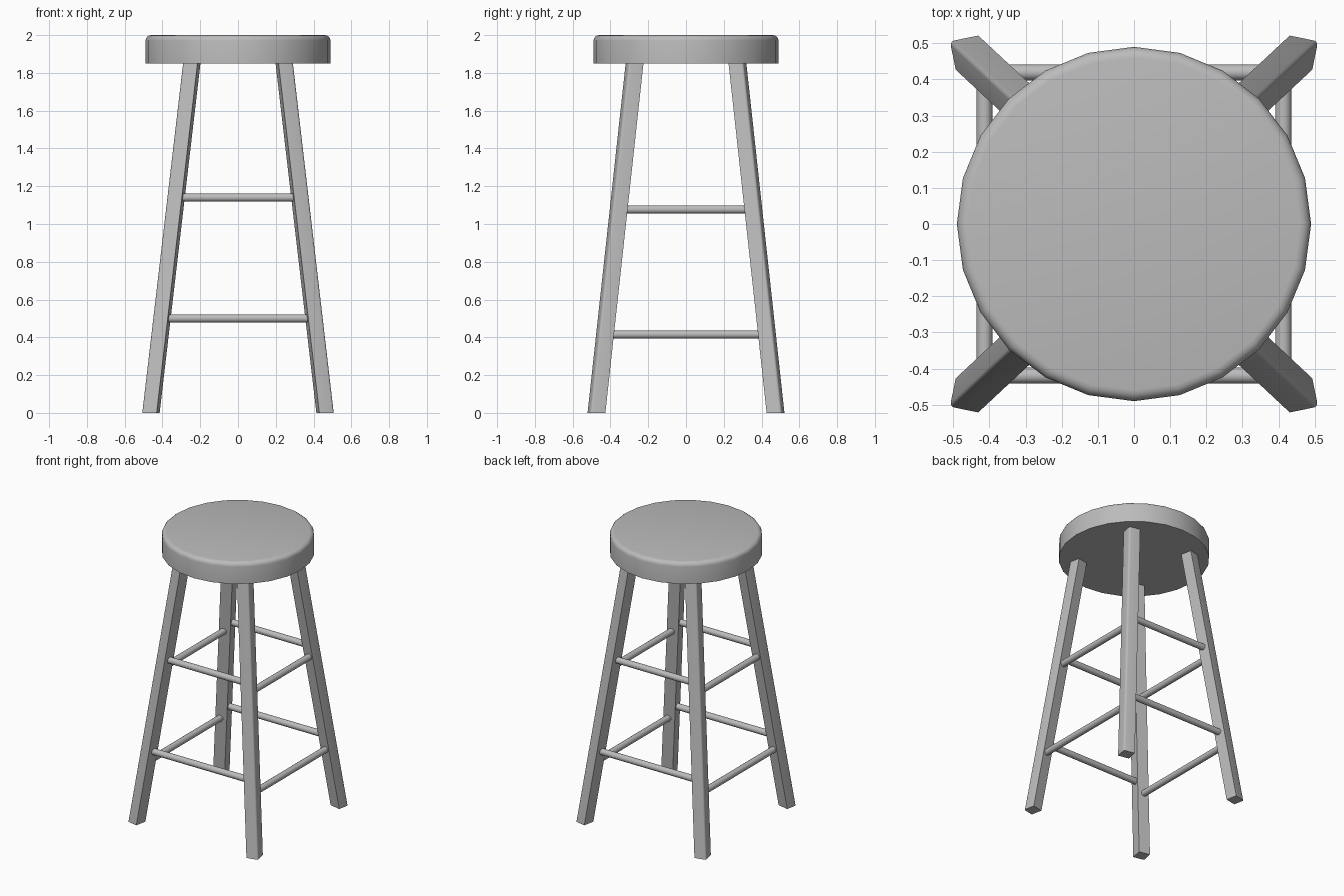
import bpy
import bmesh
import math
from mathutils import Vector

cube = bpy.data.objects.get("Cube")
if cube:
    bpy.data.objects.remove(cube, do_unlink=True)

grey = bpy.data.materials.new("plain grey")
grey.use_nodes = True
colour = (0.5, 0.5, 0.5, 1)
grey.diffuse_color = colour
grey.node_tree.nodes["Principled BSDF"].inputs["Base Color"].default_value = colour

SEAT_BOTTOM, SEAT_TOP, SEAT_RADIUS = 1.85, 2.0, 0.49
FOOT = Vector((0.462, 0.474))        # leg centre on the floor
LEAN = Vector((-0.1168, -0.109))     # inward drift per unit of height


def leg_centre(z):
    return FOOT + LEAN * z


def finish(name, bm):
    bmesh.ops.recalc_face_normals(bm, faces=bm.faces[:])
    mesh = bpy.data.meshes.new(name)
    bm.to_mesh(mesh)
    bm.free()
    mesh.materials.append(grey)
    obj = bpy.data.objects.new(name, mesh)
    bpy.context.collection.objects.link(obj)
    bpy.ops.object.select_all(action='DESELECT')
    obj.select_set(True)
    bpy.context.view_layer.objects.active = obj
    bpy.ops.object.shade_smooth_by_angle(angle=math.radians(40))
    return obj


# Seat: round slab with a softened upper rim
bm = bmesh.new()
bmesh.ops.create_cone(bm, cap_ends=True, segments=24, radius1=SEAT_RADIUS,
                      radius2=SEAT_RADIUS, depth=SEAT_TOP - SEAT_BOTTOM)
bmesh.ops.translate(bm, verts=bm.verts[:], vec=(0, 0, (SEAT_BOTTOM + SEAT_TOP) / 2))
rim = [e for e in bm.edges if all(v.co.z > SEAT_TOP - 0.01 for v in e.verts)]
bmesh.ops.bevel(bm, geom=rim, offset=0.03, segments=4, profile=0.5, affect='EDGES')
finish("seat", bm)


# Legs: leaning square posts, slightly twisted, with a rounded outer corner
def add_leg(name, sx, sy):
    bm = bmesh.new()
    half, twist, top = 0.04, math.radians(-11.5), SEAT_BOTTOM + 0.02
    rings = []
    for z in (0, top):
        c = leg_centre(z)
        ring = []
        for k in range(4):
            a = math.radians(45 + 90 * k) + twist
            r = half * math.sqrt(2)
            ring.append(bm.verts.new((sx * (c.x + r * math.cos(a)),
                                      sy * (c.y + r * math.sin(a)), z)))
        rings.append(ring)
    low, high = rings
    bm.faces.new(low)
    bm.faces.new(high)
    for k in range(4):
        n = (k + 1) % 4
        bm.faces.new((low[k], low[n], high[n], high[k]))
    bmesh.ops.recalc_face_normals(bm, faces=bm.faces[:])
    corner = bm.edges.get((low[0], high[0]))
    bmesh.ops.bevel(bm, geom=[corner], offset=0.012, segments=3, profile=0.5,
                    affect='EDGES')
    finish(name, bm)


for front, sy in (("front", -1), ("back", 1)):
    for side, sx in (("left", 1), ("right", -1)):
        add_leg(f"{front}_{side}_leg", sx, sy)


# Rungs: round bars joining neighbouring legs at staggered heights
def add_rung(name, axis, sign, z):
    c = leg_centre(z)
    along, across = (c.x, c.y) if axis == 'X' else (c.y, c.x)
    bm = bmesh.new()
    bmesh.ops.create_cone(bm, cap_ends=True, segments=16, radius1=0.022,
                          radius2=0.022, depth=2 * (along + 0.02))
    obj = finish(name, bm)
    if axis == 'X':
        obj.rotation_euler = (0, math.pi / 2, 0)
        obj.location = (0, sign * across, z)
    else:
        obj.rotation_euler = (math.pi / 2, 0, 0)
        obj.location = (sign * across, 0, z)


for level, z_x, z_y in (("lower", 0.5, 0.415), ("upper", 1.14, 1.077)):
    add_rung(f"front_{level}_rung", 'X', -1, z_x)
    add_rung(f"back_{level}_rung", 'X', 1, z_x)
    add_rung(f"left_{level}_rung", 'Y', 1, z_y)
    add_rung(f"right_{level}_rung", 'Y', -1, z_y)
